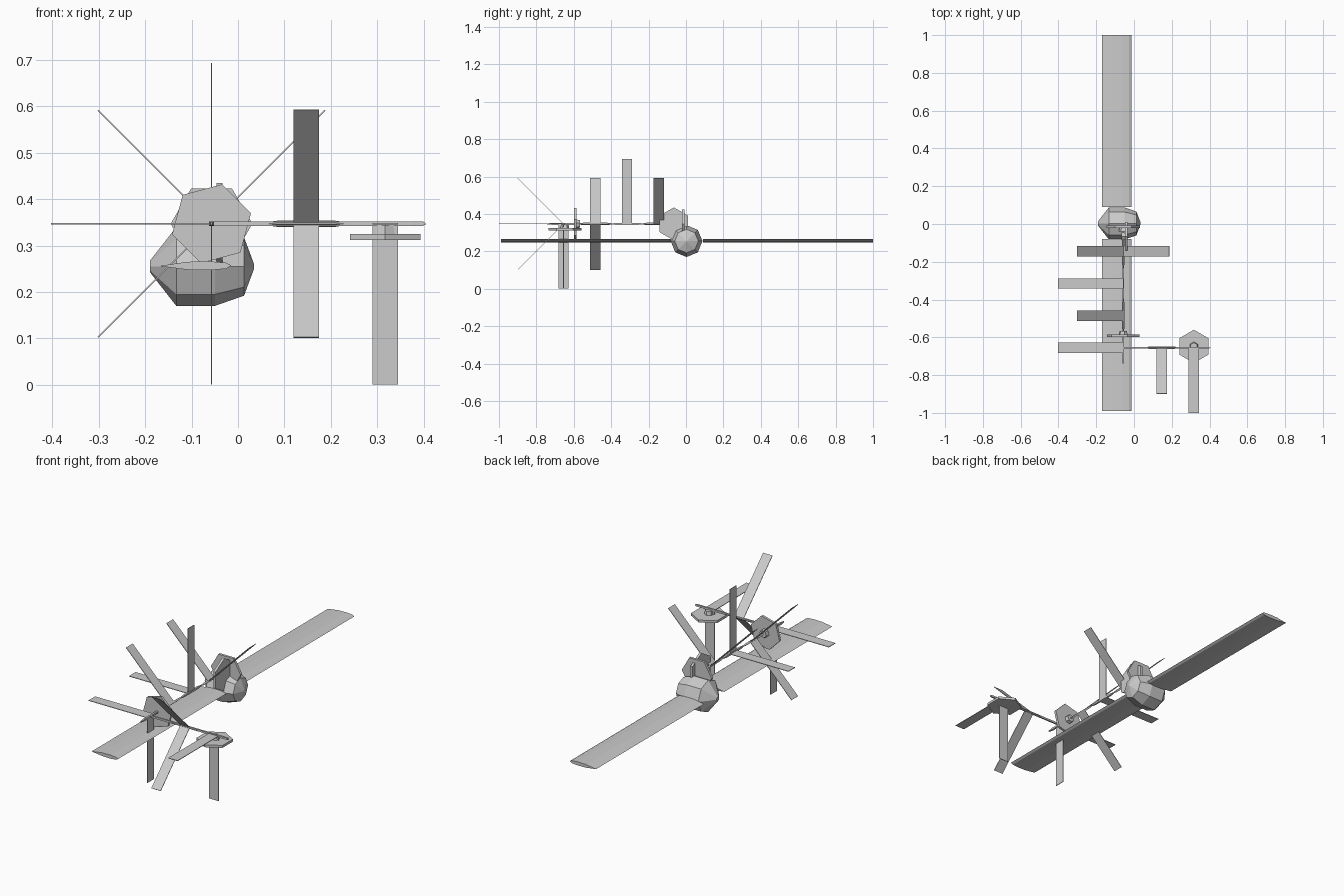
import bpy, bmesh, math
from mathutils import Vector, Matrix

if "Cube" in bpy.data.objects:
    bpy.data.objects.remove(bpy.data.objects["Cube"])

grey = bpy.data.materials.new("light_grey")
grey.use_nodes = True
colour = (0.6, 0.6, 0.6, 1)
grey.diffuse_color = colour
grey.node_tree.nodes["Principled BSDF"].inputs["Base Color"].default_value = colour

X, Y, Z = Vector((1, 0, 0)), Vector((0, 1, 0)), Vector((0, 0, 1))
SHAFT_X, SHAFT_Z, ARM_Y = -0.057, 0.347, -0.655


def finish(name, bm):
    bmesh.ops.recalc_face_normals(bm, faces=bm.faces)
    mesh = bpy.data.meshes.new(name)
    bm.to_mesh(mesh)
    bm.free()
    mesh.materials.append(grey)
    obj = bpy.data.objects.new(name, mesh)
    bpy.context.collection.objects.link(obj)
    return obj


def loft(name, rings):
    """Skin a list of equally long rings of points and cap both ends."""
    bm = bmesh.new()
    loops = [[bm.verts.new(p) for p in ring] for ring in rings]
    n = len(loops[0])
    for a, b in zip(loops, loops[1:]):
        for i in range(n):
            j = (i + 1) % n
            bm.faces.new((a[i], a[j], b[j], b[i]))
    bm.faces.new(loops[0])
    bm.faces.new(loops[-1])
    return finish(name, bm)


def box(name, centre, u, v, size):
    """Box with its sides along u, v and u x v."""
    w = u.cross(v)
    bm = bmesh.new()
    bmesh.ops.create_cube(bm, size=1)
    turn = Matrix((u, v, w)).transposed().to_4x4()
    bm.transform(Matrix.Translation(centre) @ turn @ Matrix.Diagonal((*size, 1)))
    return finish(name, bm)


def turned(name, centre, axis, u, profile, sides, start=0):
    """Faceted solid of (distance along axis, radius) pairs."""
    v = axis.cross(u)
    rings = []
    for d, r in profile:
        angles = [math.radians(start) + math.tau * i / sides for i in range(sides)]
        rings.append([centre + axis * d + (u * math.cos(a) + v * math.sin(a)) * r
                      for a in angles])
    return loft(name, rings)


def stage(name, centre, axis, u, v, degrees):
    """Pair of flat blades at right angles on a short shaft section."""
    for i in range(2):
        a = math.radians(degrees + 90 * i)
        out = u * math.cos(a) + v * math.sin(a)
        box(f"{name}_blade_{i + 1}", centre + out * 0.173, out, axis, (0.346, 0.055, 0.003))
    turned(f"{name}_shaft", centre, axis, u,
           [(-0.087, 0.003), (-0.06, 0.007), (0.06, 0.007), (0.087, 0.003)], 4, degrees + 45)


def joint(name, centre, axis, u, start, hub_side):
    """Thin hexagonal plate with a small hub block on one face."""
    turned(name + "_plate", centre, axis, u, [(-0.0065, 0.088), (0.0065, 0.088)], 6, start)
    turned(name + "_hub", centre + axis * hub_side * 0.016, axis, u,
           [(-0.01, 0.024), (0.01, 0.02)], 6, start)


# Faceted main body, pointed towards both sides
turned("body", Vector((0, 0.003, 0.255)), X, Y,
       [(-0.19, 0.012), (-0.133, 0.085), (-0.05, 0.085), (0.013, 0.063), (0.035, 0.004)], 8)

# Wings with a thin airfoil section
airfoil = [(-0.17, 0.256), (-0.11, 0.265), (-0.06, 0.266), (-0.026, 0.263),
           (-0.014, 0.257), (-0.026, 0.25), (-0.06, 0.247), (-0.11, 0.248)]
for name, root, tip in (("front_wing", -0.08, -0.99), ("rear_wing", 0.09, 1.0)):
    loft(name, [[Vector((x, y, z)) for x, z in airfoil] for y in (root, tip)])

# Blade stages along the main shaft, each turned an eighth further
for i in range(4):
    stage(f"main_stage_{i + 1}", Vector((SHAFT_X, -0.145 - 0.17 * i, SHAFT_Z)),
          Y, X, Z, 45 + 45 * i)

# Side arm with its own blade stages
box("side_arm", Vector((0.17, ARM_Y, SHAFT_Z)), X, Y, (0.46, 0.008, 0.01))
for i in range(2):
    stage(f"arm_stage_{i + 1}", Vector((0.147 + 0.17 * i, ARM_Y, SHAFT_Z)),
          X, Y, Z, 135 + 45 * i)

# Hexagonal joint plates
joint("body_joint", Vector((SHAFT_X, -0.015, SHAFT_Z)), Y, X, 0, -1)
joint("shaft_joint", Vector((-0.04, -0.065, SHAFT_Z)), X, Z, 0, -1)
joint("corner_joint", Vector((SHAFT_X, -0.592, SHAFT_Z)), Y, X, -15, 1)
joint("arm_joint", Vector((0.317, -0.648, 0.318)), Z, Y, 0, 1)
